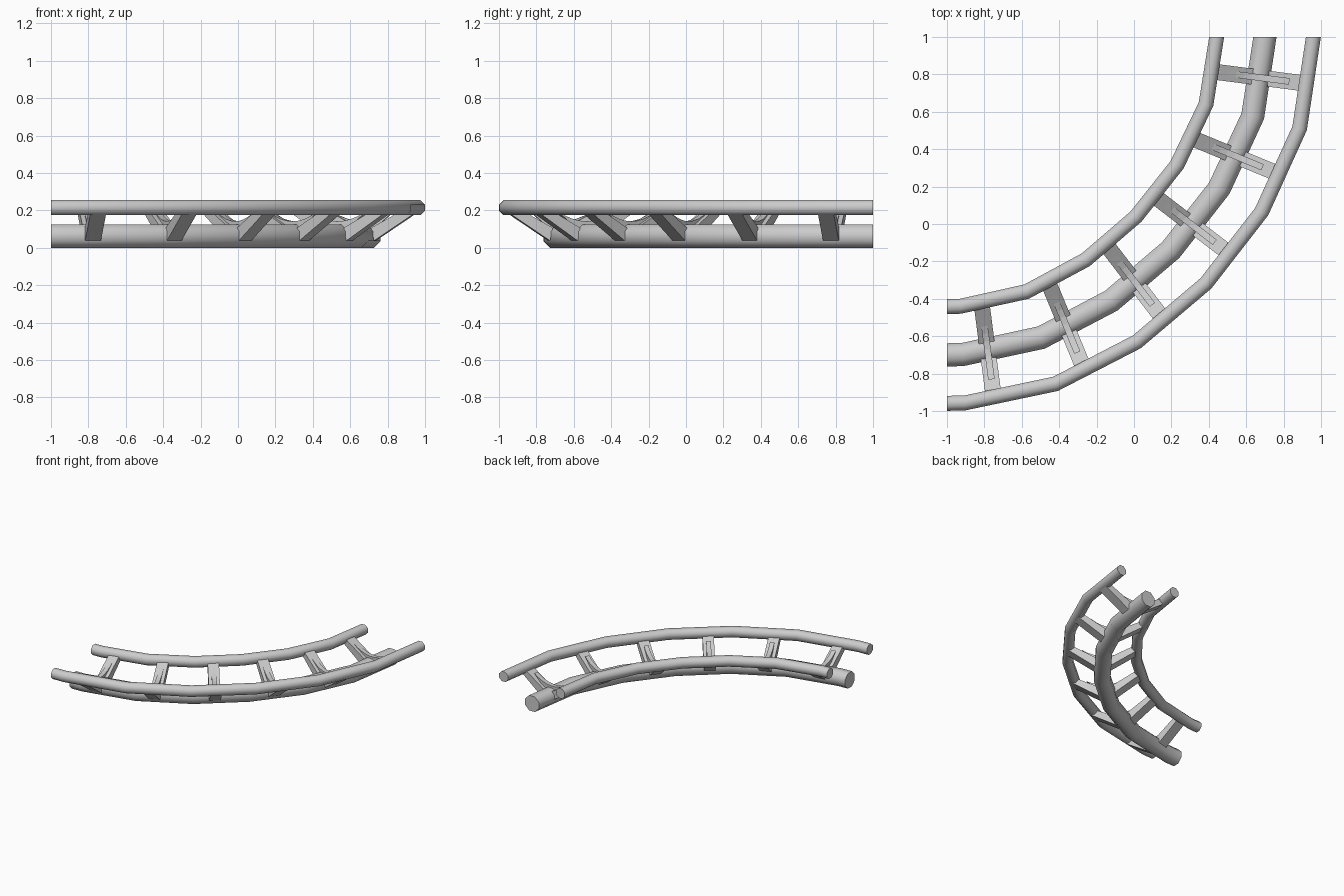
import bpy, bmesh
from math import sin, cos, pi, radians

if "Cube" in bpy.data.objects:
    bpy.data.objects.remove(bpy.data.objects["Cube"])

# Quarter-turn track: the bend is centred on (-1, 1); angle 0 points to -y, 90 to +x
CX, CY = -1.0, 1.0
INNER, SPINE, OUTER = 1.442, 1.70, 1.959
RAIL_Z, SPINE_Z = 0.215, 0.0625


def flatten(a):
    # the bend is slightly flatter than a true circle halfway round
    return 0.024 * (1 - cos(4 * a))


def place(a, r, z, side=0.0):
    r -= flatten(a)
    return (CX + r * sin(a) + side * cos(a), CY - r * cos(a) + side * sin(a), z)


def make_object(name, bm):
    bmesh.ops.recalc_face_normals(bm, faces=bm.faces)
    me = bpy.data.meshes.new(name)
    bm.to_mesh(me)
    bm.free()
    ob = bpy.data.objects.new(name, me)
    bpy.context.collection.objects.link(ob)
    return ob


STEPS = [0.0] + [radians(90 - 14.52 * i) for i in range(6, -1, -1)]


def tube(name, radius, z, apothem, sides=8):
    bm = bmesh.new()
    rad = apothem / cos(pi / sides)
    rings = []
    for a in STEPS:
        rings.append([bm.verts.new(place(
            a, radius + rad * cos(2 * pi * (k + 0.5) / sides),
            z + rad * sin(2 * pi * (k + 0.5) / sides))) for k in range(sides)])
    for r0, r1 in zip(rings, rings[1:]):
        for k in range(sides):
            j = (k + 1) % sides
            bm.faces.new((r0[k], r0[j], r1[j], r1[k]))
    bm.faces.new(rings[0])
    bm.faces.new(rings[-1])
    ob = make_object(name, bm)
    bpy.ops.object.select_all(action='DESELECT')
    ob.select_set(True)
    bpy.context.view_layer.objects.active = ob
    bpy.ops.object.shade_smooth_by_angle(angle=radians(50))


# Rails and the thicker spine tube below
tube("inner_rail", INNER, RAIL_Z, 0.04)
tube("outer_rail", OUTER, RAIL_Z, 0.04)
tube("spine_tube", SPINE, SPINE_Z, 0.0622)


def slab(bm, a, profile, width):
    # radial profile (r, z) given thickness along the track
    f, b = [[bm.verts.new(place(a, r, z, s * width / 2)) for r, z in profile]
            for s in (-1, 1)]
    bm.faces.new(f)
    bm.faces.new(b[::-1])
    n = len(profile)
    for i in range(n):
        j = (i + 1) % n
        bm.faces.new((f[i], f[j], b[j], b[i]))


# Cross ties: two sloping arms and a thin sagging web over the spine
for i in range(6):
    a = radians(7.4 + 15.04 * i)
    bm = bmesh.new()
    for rail, s in ((INNER, -1), (OUTER, 1)):
        slab(bm, a, [(rail, 0.178), (SPINE + s * 0.05, 0.038),
                     (SPINE + s * 0.035, 0.107), (rail - s * 0.03, 0.215),
                     (rail, 0.215)], 0.085)
    r0, r1 = INNER + 0.08, OUTER - 0.11
    top = []
    for k in range(9):
        t = k / 8
        top.append((r0 + (r1 - r0) * t, 0.142 + 0.05 * abs(2 * t - 1) ** 2))
    slab(bm, a, top + [(SPINE + 0.035, 0.09), (SPINE - 0.035, 0.09)], 0.035)
    make_object(f"cross_tie_{i + 1}", bm)
